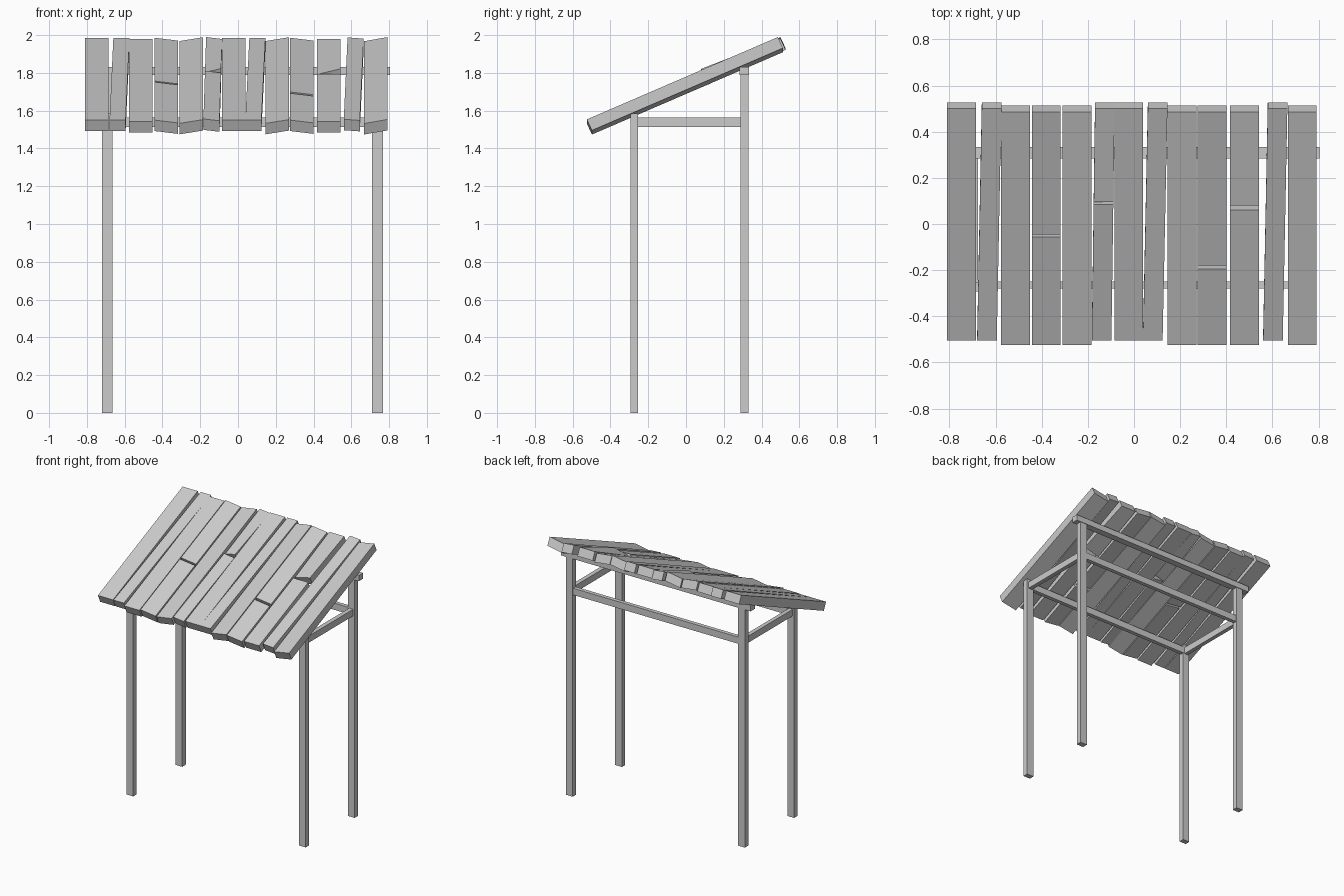
import bpy
from mathutils import Vector

cube = bpy.data.objects.get("Cube")
if cube:
    bpy.data.objects.remove(cube)

wood = bpy.data.materials.new("weathered_grey")
wood.use_nodes = True
grey = (0.6, 0.6, 0.6, 1)
wood.diffuse_color = grey
wood.node_tree.nodes["Principled BSDF"].inputs["Base Color"].default_value = grey

SIDES = [(0, 1, 2, 3), (7, 6, 5, 4), (0, 4, 5, 1),
         (1, 5, 6, 2), (2, 6, 7, 3), (3, 7, 4, 0)]


def solid(name, bottom, top):
    """Six-sided block from two matching rings of four corners."""
    mesh = bpy.data.meshes.new(name)
    mesh.from_pydata(list(top) + list(bottom), [], SIDES)
    mesh.materials.append(wood)
    obj = bpy.data.objects.new(name, mesh)
    bpy.context.collection.objects.link(obj)
    return obj


def box(name, x, y, z):
    ring = [(x[0], y[0]), (x[1], y[0]), (x[1], y[1]), (x[0], y[1])]
    solid(name, [(*p, z[0]) for p in ring], [(*p, z[1]) for p in ring])


# Posts and side rails
post_x = {"right": (-0.72, -0.665), "left": (0.71, 0.767)}
front_y, back_y = (-0.293, -0.254), (0.288, 0.33)
rail_z = (1.513, 1.563)
for side, x in post_x.items():
    box(f"front_post_{side}", x, front_y, (0, 1.585))
    box(f"back_post_{side}", x, back_y, (0, 1.79))
    box(f"side_rail_{side}", (x[0] + 0.012, x[1] - 0.012),
        (front_y[1], back_y[0]), rail_z)

# Long rails and the upper beam that carries the roof
span = (post_x["right"][1], post_x["left"][0])
box("front_rail", span, (-0.28, -0.25), rail_z)
box("back_rail", span, (0.295, 0.325), rail_z)
box("roof_beam", (-0.77, 0.805), (0.284, 0.334), (1.788, 1.832))

# Roof boards
SLOPE = 0.431
DOWN = Vector((0, 0.027, -0.058))


def board(name, x, width, y, roll, twist=0):
    """x and y run front to back; twist lifts one front corner."""
    def corner(end, side):
        z = 1.769 + SLOPE * y[end] + roll * (side - 0.5)
        if end == 0:
            z += twist * (side - 0.4)
        return Vector((x[end] + width * side, y[end], z))
    top = [corner(0, 0), corner(0, 1), corner(1, 1), corner(1, 0)]
    solid(name, [p + DOWN for p in top], top)


WIDE, NARROW = 0.125, 0.085
HIGH, LOW = (-0.505, 0.5), (-0.525, 0.486)
# front x, back x, width, extent, roll, split position, gap, twist
boards = [
    (-0.81, -0.81, WIDE, HIGH, 0, None, 0, 0),
    (-0.68, -0.66, NARROW, HIGH, 0, None, 0, 0),
    (-0.577, -0.577, WIDE, LOW, 0, None, 0, 0),
    (-0.443, -0.443, WIDE, LOW, -0.015, -0.051, 0.012, 0),
    (-0.31, -0.31, WIDE, LOW, 0.02, None, 0, 0),
    (-0.183, -0.169, NARROW, HIGH, -0.01, 0.09, 0.01, 0.03),
    (-0.085, -0.085, WIDE, HIGH, 0, None, 0, 0),
    (0.039, 0.06, NARROW, HIGH, 0, None, 0, 0),
    (0.145, 0.145, WIDE, LOW, 0.02, None, 0, 0),
    (0.275, 0.275, WIDE, LOW, -0.015, -0.187, 0.016, 0),
    (0.417, 0.417, WIDE, LOW, 0, 0.07, 0.02, 0.03),
    (0.56, 0.58, NARROW, HIGH, -0.006, None, 0, 0),
    (0.667, 0.667, WIDE, LOW, 0.022, None, 0, 0),
]
for i, (xf, xb, width, y, roll, split, gap, twist) in enumerate(boards):
    name = f"roof_board_{i + 1}"
    if split is None:
        board(name, (xf, xb), width, y, roll)
        continue
    middle = xf + (xb - xf) * (split - y[0]) / (y[1] - y[0])
    board(name + "_lower", (xf, middle), width, (y[0], split - gap / 2), roll)
    board(name + "_upper", (middle, xb), width, (split + gap / 2, y[1]), roll, twist)
